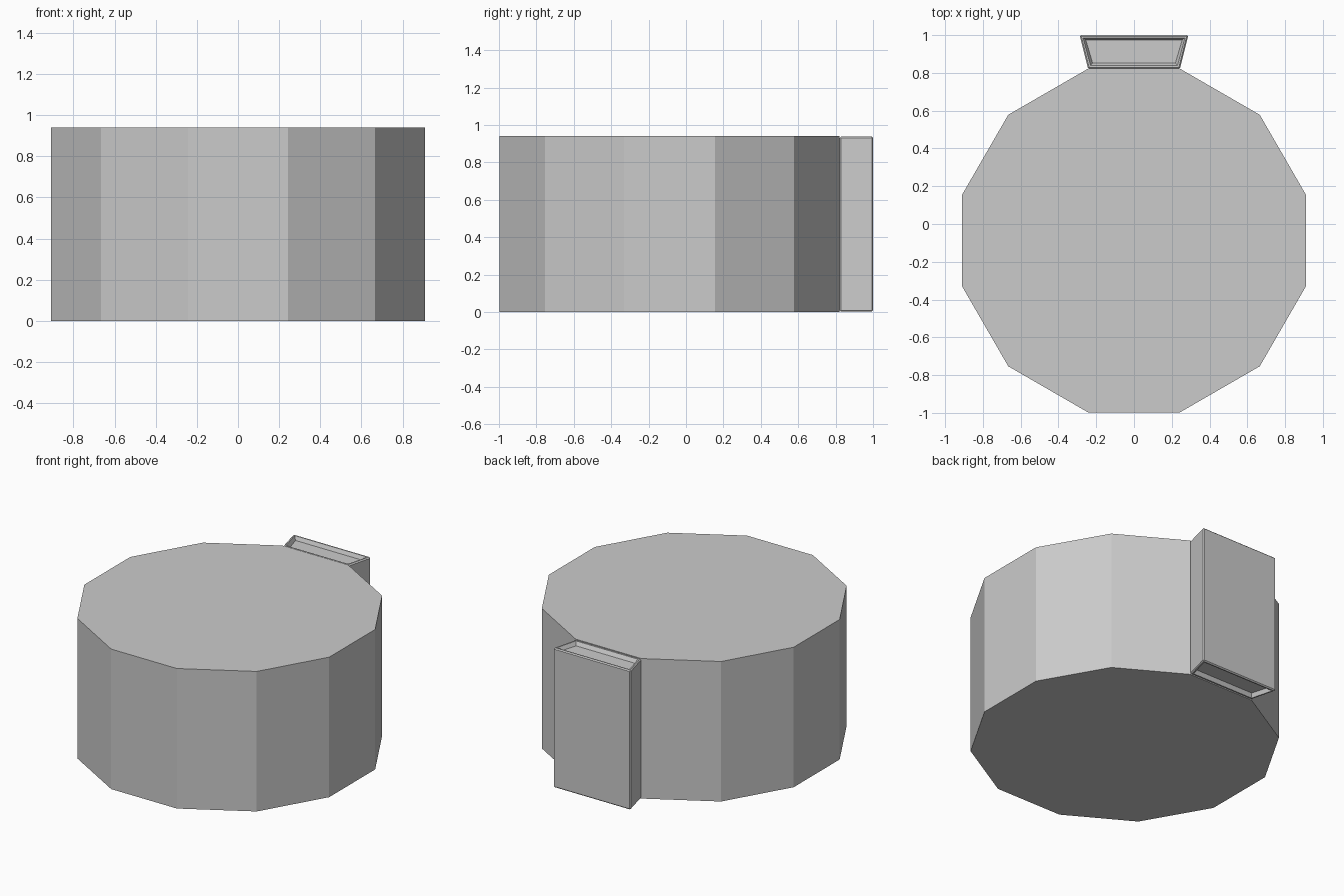
import bpy, bmesh, math

if "Cube" in bpy.data.objects:
    bpy.data.objects.remove(bpy.data.objects["Cube"])

H = 0.94


def prism(name, pts, z0, z1):
    """Closed straight prism from a counter-clockwise outline."""
    bm = bmesh.new()
    base = bm.faces.new([bm.verts.new((x, y, z0)) for x, y in pts])
    ext = bmesh.ops.extrude_face_region(bm, geom=[base], use_keep_orig=True)
    for v in ext["geom"]:
        if isinstance(v, bmesh.types.BMVert):
            v.co.z = z1
    bmesh.ops.recalc_face_normals(bm, faces=bm.faces)
    return bm


def finish(bm, name):
    mesh = bpy.data.meshes.new(name)
    bmesh.ops.recalc_face_normals(bm, faces=bm.faces)
    bm.to_mesh(mesh)
    bm.free()
    ob = bpy.data.objects.new(name, mesh)
    bpy.context.collection.objects.link(ob)
    return ob


# Twelve-sided drum with a flat facing the front
R, CY = 0.9415, -0.0875
outline = [(R * math.cos(math.radians(15 + 30 * i)),
            CY + R * math.sin(math.radians(15 + 30 * i))) for i in range(12)]
finish(prism("drum", outline, 0, H), "drum")

# Tapered back block: chamfered edges, shallow sloped recess in both ends
bm = prism("back_block", [(-0.243, 0.822), (0.243, 0.822), (0.288, 1.0), (-0.288, 1.0)],
           0.002, H - 0.002)
bmesh.ops.bevel(bm, geom=bm.edges[:], offset=0.007, segments=1, affect='EDGES')
bm.normal_update()
ends = [f for f in bm.faces if abs(f.normal.z) > 0.99]
for f in ends:
    bmesh.ops.inset_region(bm, faces=[f], thickness=0.012, depth=0)
    bmesh.ops.inset_region(bm, faces=[f], thickness=0.018, depth=-0.025)
finish(bm, "back_block")
